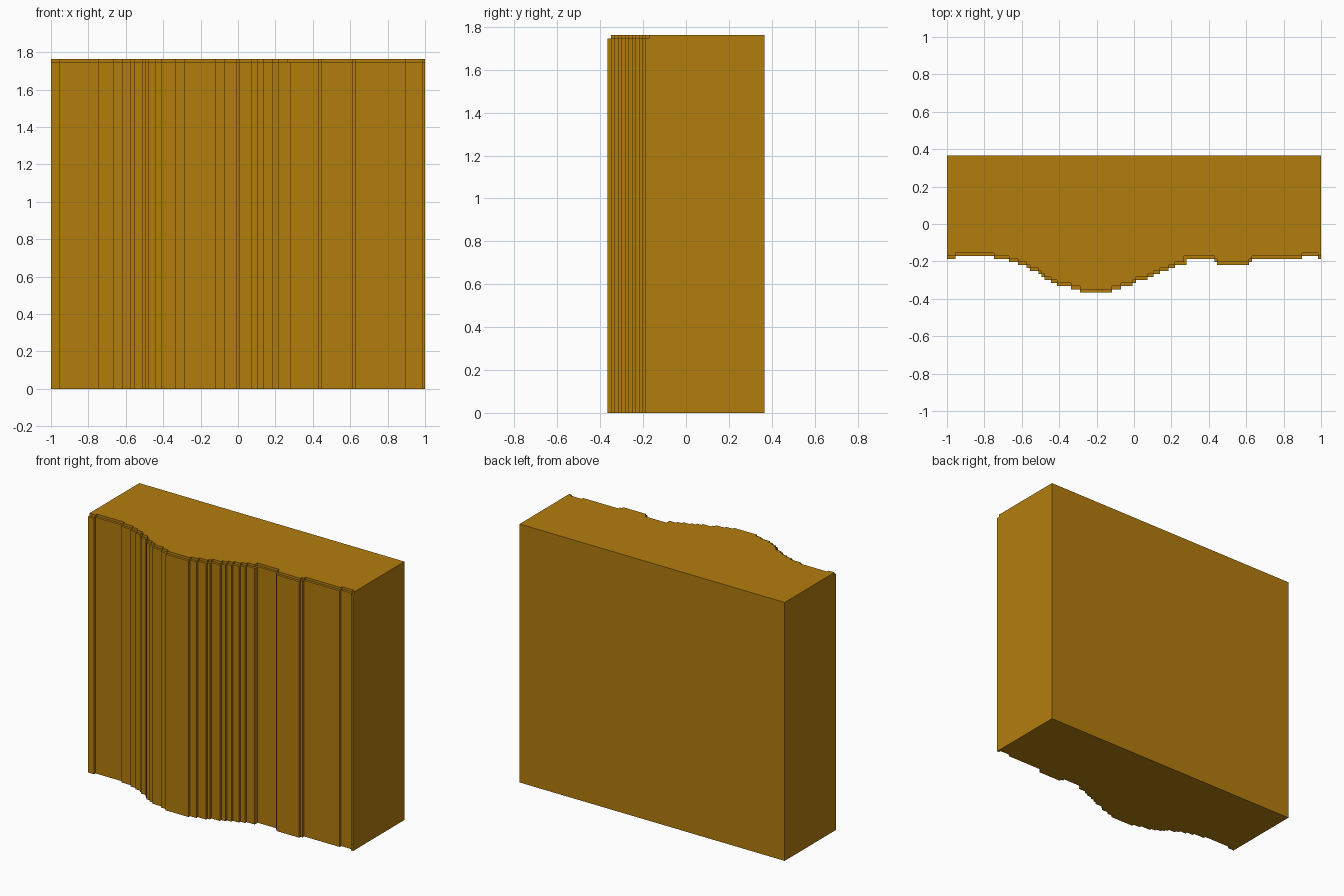
import bpy, bmesh

if "Cube" in bpy.data.objects:
    bpy.data.objects.remove(bpy.data.objects["Cube"])

H, BACK, FRONT, U = 1.762, 0.365, -0.365, 0.0161   # U = one relief step
CAP = H - U

mat = bpy.data.materials.new("ochre")
mat.diffuse_color = (0.45, 0.205, 0.004, 1)
mat.use_nodes = True
mat.node_tree.nodes["Principled BSDF"].inputs["Base Color"].default_value = mat.diffuse_color

# relief runs: (start x, steps back from the frontmost plane)
RUNS = [(-1, 11), (-0.955, 12), (-0.748, 11), (-0.668, 10), (-0.62, 9),
        (-0.575, 8), (-0.556, 7), (-0.51, 6), (-0.495, 5), (-0.478, 4),
        (-0.445, 3), (-0.413, 2), (-0.338, 1), (-0.29, 0), (-0.118, 1),
        (-0.07, 2), (-0.007, 3), (0.01, 4), (0.073, 5), (0.105, 6),
        (0.138, 7), (0.185, 8), (0.218, 9), (0.28, 11), (0.43, 10),
        (0.443, 9), (0.615, 10), (0.63, 11), (0.898, 12), (0.984, 11)]


def outline(runs, offset):
    """Stepped front edge plus a straight back edge."""
    pts = []
    ends = [r[0] for r in runs[1:]] + [1.0]
    for (x0, k), x1 in zip(runs, ends):
        y = FRONT + (k + offset) * U
        pts += [(x0, y), (x1, y)]
    return pts + [(1, BACK), (-1, BACK)]


def ring(bm, pts, z):
    return [bm.verts.new((x, y, z)) for x, y in pts]


def wall(bm, lo, hi):
    for i in range(len(lo)):
        j = (i + 1) % len(lo)
        bm.faces.new((lo[i], lo[j], hi[j], hi[i]))


# stepped block with a top layer set back by one step, as one closed mesh
bm = bmesh.new()
base = outline(RUNS, 0)
cap = outline([(0.268 if x == 0.28 else x, k) for x, k in RUNS], 1)
b0, b1 = ring(bm, base, 0), ring(bm, base, CAP)
c0, c1 = ring(bm, cap, CAP), ring(bm, cap, H)
wall(bm, b0, b1)
wall(bm, c0, c1)
bm.faces.new(b0[::-1])
bm.faces.new(c1)
# ledge strip between the two outlines
for i in range(len(base) - 3):
    if base[i] != base[i + 1]:
        bm.faces.new((b1[i], b1[i + 1], c0[i + 1], c0[i]))
bmesh.ops.remove_doubles(bm, verts=bm.verts, dist=1e-5)

me = bpy.data.meshes.new("stepped_block")
bm.to_mesh(me)
bm.free()
me.materials.append(mat)
bpy.context.collection.objects.link(bpy.data.objects.new("stepped_block", me))
